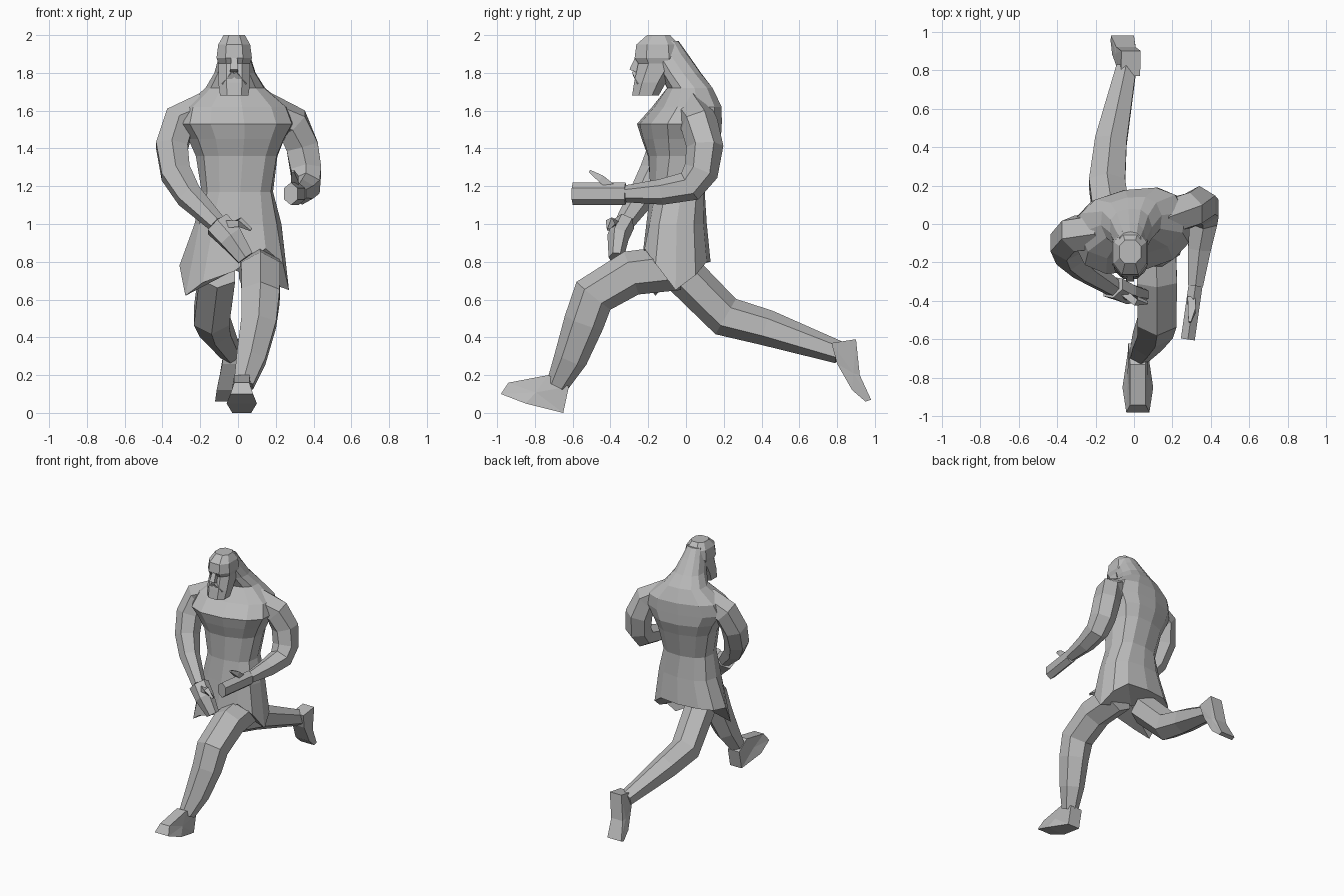
import bpy, bmesh
from math import sin, cos, pi, radians, copysign
from mathutils import Vector

if "Cube" in bpy.data.objects:
    bpy.data.objects.remove(bpy.data.objects["Cube"])

# Single clay grey for the whole figure
grey = (.5, .5, .5, 1)
clay = bpy.data.materials.new("clay_grey")
clay.use_nodes = True
clay.diffuse_color = grey
shader = next(node for node in clay.node_tree.nodes if node.type == 'BSDF_PRINCIPLED')
shader.inputs["Base Color"].default_value = grey

face_x = -.02


def loft(name, rings):
    """Skin equal-length rings of points and cap both ends."""
    bm = bmesh.new()
    loops = [[bm.verts.new(point) for point in ring] for ring in rings]
    count = len(loops[0])
    for lower, upper in zip(loops, loops[1:]):
        for i in range(count):
            j = (i + 1) % count
            bm.faces.new((lower[i], lower[j], upper[j], upper[i]))
    for loop in (loops[0], loops[-1]):
        middle = bm.verts.new(sum((vert.co for vert in loop), Vector()) / count)
        for i in range(count):
            bm.faces.new((loop[i], loop[(i + 1) % count], middle))
    bmesh.ops.recalc_face_normals(bm, faces=bm.faces)
    mesh = bpy.data.meshes.new(name)
    bm.to_mesh(mesh)
    bm.free()
    mesh.materials.append(clay)
    part = bpy.data.objects.new(name, mesh)
    bpy.context.collection.objects.link(part)


def level_ring(z, front, back, half_width, centre_x=0, twist=0, count=12, offset=0):
    """Horizontal squarish ring given by its front, back and half width."""
    depth = (back - front) / 2
    centre = Vector((centre_x, (front + back) / 2, z))
    turn = radians(twist)
    ring = []
    for i in range(count):
        angle = 2 * pi * (i + offset) / count
        x = half_width * copysign(abs(cos(angle)) ** .8, cos(angle))
        y = depth * copysign(abs(sin(angle)) ** .8, sin(angle))
        ring.append(centre + Vector((x * cos(turn) - y * sin(turn),
                                     x * sin(turn) + y * cos(turn), 0)))
    return ring


def limb(name, path, thick, thin, widen=1, sides=6):
    """Faceted tube along a path, tapering faster towards its far end."""
    points = [Vector(point) for point in path]
    last = len(points) - 1
    rings = []
    for i, point in enumerate(points):
        arriving = (point - points[max(i - 1, 0)]).normalized()
        leaving = (points[min(i + 1, last)] - point).normalized()
        along = (arriving + leaving).normalized()
        side = (Vector((1, 0, 0)) - along * along.x).normalized()
        up = along.cross(side)
        radius = thick + (thin - thick) * (i / last) ** 3
        angles = [2 * pi * (k + .5) / sides for k in range(sides)]
        rings.append([point + radius * (side * cos(a) * widen + up * sin(a))
                      for a in angles])
    loft(name, rings)


def foot(name, profile, x, lean):
    """Side profile of (y, z, half width) made solid across x, leaning with height."""
    loft(name, [[Vector((x + lean * z + sign * half, y, z)) for y, z, half in profile]
                for sign in (-1, 1)])


# Torso and tunic: uneven flared hem, then rings that twist at the shoulders
hem = level_ring(0, -.24, .13, .29, face_x)
hem_heights = (.65, .73, .8, .8, .8, .79, .78, .62, .69, .75, .87, .79)
for point, height in zip(hem, hem_heights):
    point.z = height
torso = [
    (1, -.21, .11, .23),
    (1.17, -.19, .1, .19),
    (1.36, -.2, .15, .22),
    (1.45, -.23, .18, .26),
    (1.53, -.25, .18, .31),
    (1.62, -.17, .18, .28),
    (1.72, -.1, .14, .16),
    (1.8, -.14, .08, .11),
    (1.9, -.19, .01, .08),
    (1.97, -.17, -.04, .06)]
loft("torso_tunic", [hem] + [
    level_ring(*ring, centre_x=face_x * (ring[0] - 1), twist=12 * sin(pi * (ring[0] - 1)))
    for ring in torso])

# Head with a long square beard
head = [
    (1.68, -.29, -.14, .08),
    (1.75, -.28, -.1, .09),
    (1.85, -.26, -.03, .09),
    (1.88, -.28, -.02, .1),
    (1.95, -.27, -.03, .09),
    (2, -.21, -.08, .06)]
loft("head", [level_ring(*ring, centre_x=face_x, count=8, offset=.5) for ring in head])

# Nose, and a moustache half on each side of it
limb("nose", [(face_x, -.25, 1.89), (face_x, -.28, 1.81)], .02, .03, sides=4)
for name, sign in (("left_moustache", 1), ("right_moustache", -1)):
    limb(name, [(face_x, -.27, 1.8), (face_x + sign * .06, -.25, 1.74)],
         .02, .01, sides=4)

# Left arm, bent forward at the elbow
left_wrist = (.32, -.32, 1.16)
limb("left_arm", [(.14, .03, 1.6), (.29, .07, 1.53), (.34, .1, 1.41),
                  (.36, .08, 1.28), (.36, .02, 1.2), (.34, -.13, 1.17),
                  left_wrist], .1, .045)
limb("left_hand", [left_wrist, (.3, -.46, 1.16), (.28, -.6, 1.16)], .06, .06, .7)
limb("left_thumb", [(.3, -.39, 1.19), (.3, -.45, 1.24), (.29, -.51, 1.28)],
     .03, .01, sides=4)

# Right arm, reaching across the front of the body
right_wrist = (-.11, -.33, 1)
limb("right_arm", [(-.17, -.03, 1.6), (-.31, -.05, 1.54), (-.35, -.1, 1.41),
                   (-.33, -.16, 1.27), (-.26, -.23, 1.15), right_wrist], .1, .05)
limb("right_hand", [right_wrist, (-.04, -.36, .93), (.04, -.37, .82)], .06, .04, 1.3)
limb("right_thumb", [(-.06, -.36, .99), (.01, -.4, 1.01), (.07, -.41, .97)],
     .03, .01, sides=4)

# Left leg striding forward
limb("left_leg", [(.11, -.04, .77), (.12, -.29, .74), (.12, -.49, .62),
                  (.11, -.54, .48), (.07, -.61, .29), (.03, -.68, .15)], .12, .06)
foot("left_foot", [(-.62, .14, .05), (-.65, 0, .05), (-.85, .05, .08),
                   (-.98, .1, .06), (-.94, .16, .04), (-.73, .2, .04)], .02, 0)

# Right leg trailing behind
limb("right_leg", [(-.11, -.02, .74), (-.14, .21, .51), (-.12, .43, .45),
                   (-.04, .81, .32)], .11, .06)
foot("right_foot", [(.77, .37, .05), (.9, .39, .05), (.92, .2, .05), (.98, .07, .06),
                    (.95, .06, .06), (.88, .12, .06), (.8, .26, .05)], -.07, .14)
